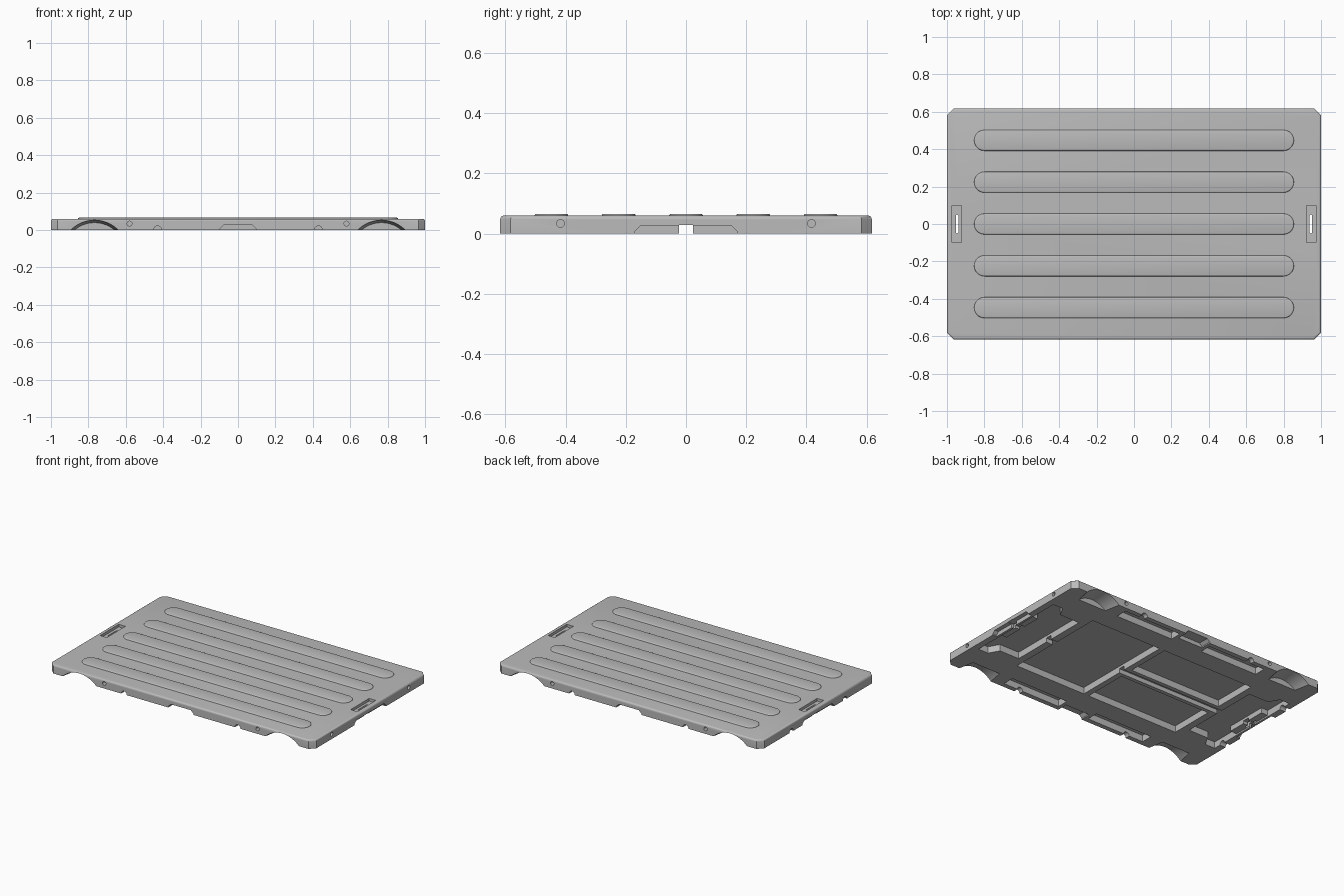
import bpy
import bmesh
from math import cos, sin, pi, radians
from mathutils import Matrix

if "Cube" in bpy.data.objects:
    bpy.data.objects.remove(bpy.data.objects["Cube"], do_unlink=True)

HX, HY, TOP, CEIL = 1.0, 0.6175, 0.06, 0.045

grey = bpy.data.materials.new("plain_grey")
grey.use_nodes = True
grey.diffuse_color = (0.5, 0.5, 0.5, 1)
grey.node_tree.nodes["Principled BSDF"].inputs["Base Color"].default_value = (0.5, 0.5, 0.5, 1)


def finish(name, bm):
    bmesh.ops.recalc_face_normals(bm, faces=bm.faces)
    mesh = bpy.data.meshes.new(name)
    bm.to_mesh(mesh)
    bm.free()
    mesh.materials.append(grey)
    obj = bpy.data.objects.new(name, mesh)
    bpy.context.collection.objects.link(obj)
    return obj


def prism(name, points, z0, z1, bevel=0.0, segments=1, turn=None):
    """Extrude a flat outline from z0 to z1, optionally rounding its top rim."""
    bm = bmesh.new()
    face = bm.faces.new([bm.verts.new((x, y, z0)) for x, y in points])
    new = bmesh.ops.extrude_face_region(bm, geom=[face])["geom"]
    top = [v for v in new if isinstance(v, bmesh.types.BMVert)]
    bmesh.ops.translate(bm, verts=top, vec=(0, 0, z1 - z0))
    if bevel:
        rim = [e for e in bm.edges if all(v in top for v in e.verts)]
        bmesh.ops.bevel(bm, geom=rim, offset=bevel, segments=segments,
                        profile=0.5, affect='EDGES')
    if turn:
        bm.transform(turn)
    return finish(name, bm)


def box(name, x0, x1, y0, y1, z0, z1):
    return prism(name, [(x0, y0), (x1, y0), (x1, y1), (x0, y1)], z0, z1)


def stadium(hx, hy, n=10):
    """Long outline with round ends."""
    c = hx - hy
    return [(s * c + hy * cos(a), hy * sin(a))
            for s, start in ((1, -pi / 2), (-1, pi / 2))
            for a in [start + pi * i / n for i in range(n + 1)]]


def combine(body, tool, operation='DIFFERENCE'):
    mod = body.modifiers.new("cut", 'BOOLEAN')
    mod.operation, mod.solver, mod.object = operation, 'EXACT', tool
    bpy.context.view_layer.objects.active = body
    bpy.ops.object.modifier_apply(modifier=mod.name)
    bpy.data.objects.remove(tool, do_unlink=True)


def wall_frame(angle, reach):
    """Map outline (along wall, up) and depth outward onto a side wall."""
    return (Matrix.Rotation(angle, 4, 'Z') @ Matrix.Translation((0, -reach, 0))
            @ Matrix.Rotation(pi / 2, 4, 'X'))


def circle(cx, cz, r, n=16):
    return [(cx + r * cos(2 * pi * i / n), cz + r * sin(2 * pi * i / n)) for i in range(n)]


# Main deck with clipped corners and a rounded top rim
c = 0.035
outline = [(HX - c, -HY), (HX, c - HY), (HX, HY - c), (HX - c, HY),
           (c - HX, HY), (-HX, HY - c), (-HX, c - HY), (c - HX, -HY)]
deck = prism("deck", outline, 0, TOP, 0.012, 4)

# Large pockets underneath
for x0, x1, y0, y1 in [(0.10, 0.64, -0.365, 0.365),
                       (-0.64, 0.06, 0.05, 0.365), (-0.64, 0.06, -0.365, -0.05)]:
    combine(deck, box("pocket", x0, x1, y0, y1, -0.02, CEIL))

# Narrow pockets along the long sides
for sx in (-1, 1):
    for sy in (-1, 1):
        xs, ys = sorted((sx * 0.12, sx * 0.56)), sorted((sy * 0.505, sy * 0.585))
        combine(deck, box("edge_pocket", *xs, *ys, -0.02, CEIL))

# End pockets with clipped outer corners, each holding a handle tray
for s in (-1, 1):
    half = [(0.69, 0.29), (0.84, 0.29), (0.88, 0.36), (0.955, 0.36)]
    pts = [(s * x, y) for x, y in half] + [(s * x, -y) for x, y in reversed(half)]
    combine(deck, prism("end_pocket", pts, -0.02, CEIL))
    xs = sorted((s * 0.905, s * 0.965))
    combine(deck, box("tray", *xs, -0.15, 0.15, 0.01, 0.052), 'UNION')

# Channel running lengthwise underneath
combine(deck, box("channel", -1.1, 1.1, -0.023, 0.023, -0.02, 0.029))

# Handle recesses with a slot through the floor
for s in (-1, 1):
    xs = sorted((s * 0.922, s * 0.972))
    combine(deck, box("recess", *xs, -0.1, 0.1, 0.042, 0.1))
    slot = [(s * 0.946 + y, x) for x, y in stadium(0.05, 0.007, 6)]
    combine(deck, prism("slot", slot, -0.03, 0.1))

# Notches and bolt holes in all four side walls
for turn, reach, notch, hole, wide in [(0, HY, 0.43, 0.58, 0.095), (pi, HY, 0.43, 0.58, 0.095),
                                       (pi / 2, HX, 0.288, 0.417, 0.17),
                                       (-pi / 2, HX, 0.288, 0.417, 0.17)]:
    frame = wall_frame(turn, reach)
    grip = [(-wide, -0.02), (wide, -0.02), (wide, 0.008), (wide - 0.02, 0.027),
            (0.02 - wide, 0.027), (-wide, 0.008)]
    combine(deck, prism("grip", grip, -0.075 if reach == HY else -0.03, 0.05, turn=frame))
    for s in (-1, 1):
        combine(deck, prism("notch", circle(s * notch, 0.001, 0.021), -0.06, 0.05, turn=frame))
        combine(deck, prism("hole", circle(s * hole, 0.034, 0.013), -0.03, 0.05, turn=frame))

# Tapered wheel arches on the long sides
for s in (-1, 1):
    for side in (-1, 1):
        bm = bmesh.new()
        bmesh.ops.create_cone(bm, cap_ends=True, segments=96, radius1=0.186,
                              radius2=0.166, depth=0.16)
        bm.transform(Matrix.Translation((s * 0.767, side * 0.59, -0.127))
                     @ Matrix.Rotation(side * pi / 2, 4, 'X'))
        combine(deck, finish("arch", bm))

# Raised long ribs on top
parts = [deck]
for i in range(-2, 3):
    rib = prism("top_rib", stadium(0.855, 0.056), TOP - 0.004, 0.066, 0.006, 3)
    rib.location.y = i * 0.2235
    parts.append(rib)

for obj in bpy.data.objects:
    obj.select_set(obj in parts)
bpy.context.view_layer.objects.active = deck
bpy.ops.object.shade_smooth_by_angle(angle=radians(35))
